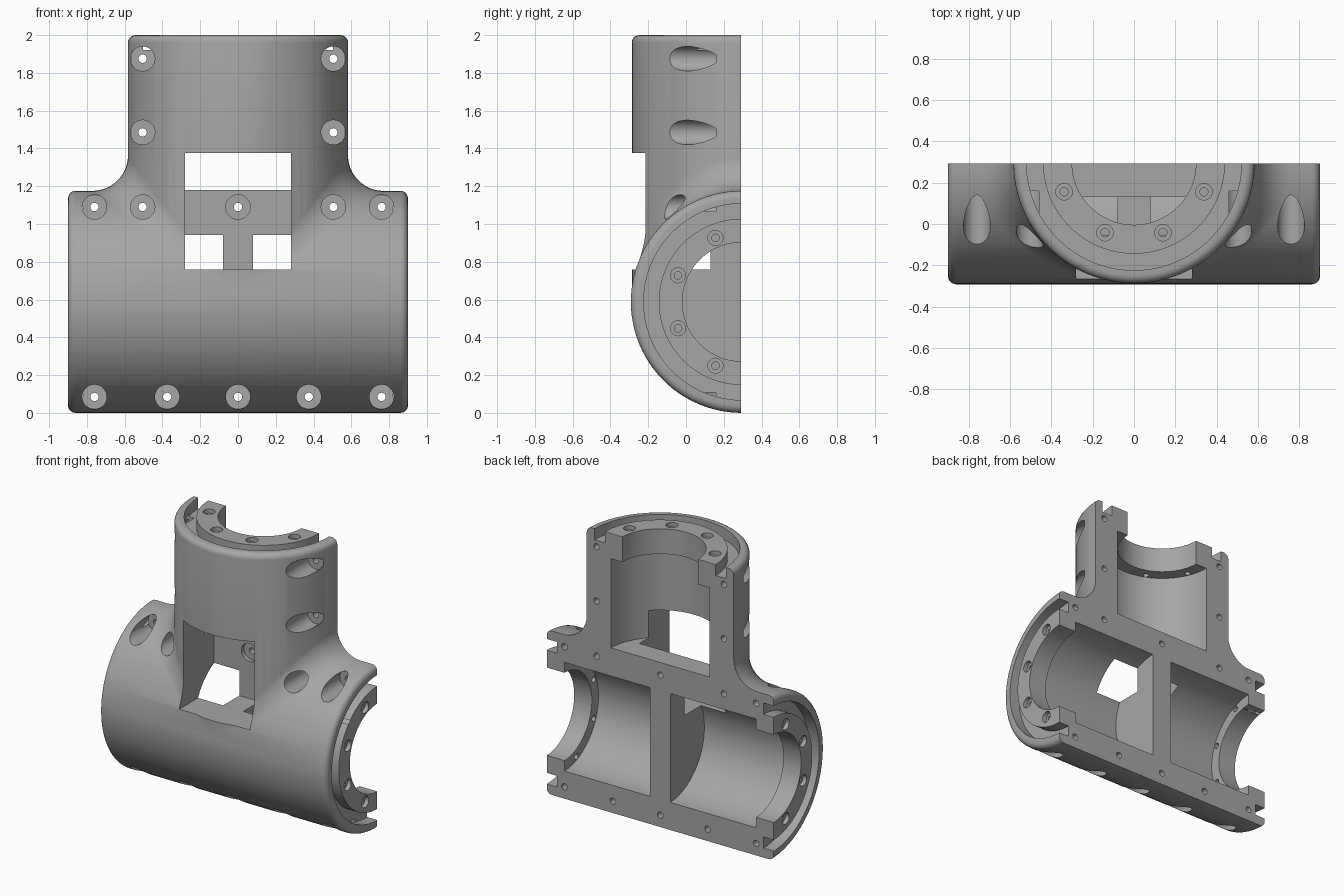
import bpy, bmesh
from math import sin, cos, pi, radians, sqrt
from mathutils import Matrix, Vector

if "Cube" in bpy.data.objects:
    bpy.data.objects.remove(bpy.data.objects["Cube"])

# Main dimensions: two tubes meeting in a tee, split on a flat back plane
AXIS_Y, BACK = 0.296, 0.292
RUN_R, RUN_Z, RUN_END = 0.588, 0.588, 0.9
BRANCH_R, TOP = 0.583, 2.0
CAVITY_R, SEGS = 0.39, 96

ALONG_X = Matrix.Translation((0, AXIS_Y, RUN_Z)) @ Matrix.Rotation(pi / 2, 4, 'Y')
ALONG_NEG_X = Matrix.Translation((0, AXIS_Y, RUN_Z)) @ Matrix.Rotation(-pi / 2, 4, 'Y')
ALONG_Z = Matrix.Translation((0, AXIS_Y, 0))
# Each open end: placement and height of its rim
ENDS = [(ALONG_X, RUN_END, 0.315), (ALONG_NEG_X, RUN_END, 0.315), (ALONG_Z, TOP, 0.3)]


def lathe(bm, profile, matrix, closed=False, segs=SEGS):
    """Revolve (radius, height) points around the local z axis."""
    part = bmesh.new()
    vs = [part.verts.new((r, 0, h)) for r, h in profile]
    es = [part.edges.new(p) for p in zip(vs, vs[1:])]
    if closed:
        es.append(part.edges.new((vs[-1], vs[0])))
    bmesh.ops.spin(part, geom=vs + es, cent=(0, 0, 0), axis=(0, 0, 1),
                   angle=2 * pi, steps=segs, use_merge=False)
    bmesh.ops.remove_doubles(part, verts=part.verts, dist=1e-5)
    bmesh.ops.recalc_face_normals(part, faces=part.faces)
    part.transform(matrix)
    tmp = bpy.data.meshes.new("part")
    part.to_mesh(tmp)
    part.free()
    bm.from_mesh(tmp)
    bpy.data.meshes.remove(tmp)


def rod(bm, r, h0, h1, matrix, segs=SEGS):
    lathe(bm, [(0, h0), (r, h0), (r, h1), (0, h1)], matrix, segs=segs)


def box(bm, lo, hi):
    lo, hi = Vector(lo), Vector(hi)
    m = Matrix.Translation((lo + hi) / 2) @ Matrix.Diagonal((hi - lo).to_4d())
    bmesh.ops.create_cube(bm, size=1, matrix=m)


def finish(bm, name):
    bmesh.ops.recalc_face_normals(bm, faces=bm.faces)
    mesh = bpy.data.meshes.new(name)
    bm.to_mesh(mesh)
    bm.free()
    ob = bpy.data.objects.new(name, mesh)
    bpy.context.scene.collection.objects.link(ob)
    return ob


def combine(ob, bm, name, operation='DIFFERENCE'):
    """Apply one boolean and discard the helper."""
    helper = finish(bm, name)
    helper.hide_render = True
    mod = ob.modifiers.new(name, 'BOOLEAN')
    mod.operation, mod.object, mod.solver = operation, helper, 'EXACT'
    deps = bpy.context.evaluated_depsgraph_get()
    mesh = bpy.data.meshes.new_from_object(ob.evaluated_get(deps))
    ob.modifiers.clear()
    ob.data = mesh
    bpy.data.objects.remove(helper)


def rounded_end(r, end, f=0.04):
    """Profile of a closed end with a rounded outer rim."""
    arc = [radians(a) for a in range(0, 91, 18)]
    return [(r - f + f * cos(a), end - f + f * sin(a)) for a in arc] + [(0, end)]


# Horizontal run
bm = bmesh.new()
half = rounded_end(RUN_R, RUN_END)
lathe(bm, [(r, -h) for r, h in reversed(half)] + half, ALONG_X)
housing = finish(bm, "tee_housing_half")

# Vertical branch
bm = bmesh.new()
lathe(bm, [(0, 0.62), (BRANCH_R, 0.62)] + rounded_end(BRANCH_R, TOP), ALONG_Z)
combine(housing, bm, "branch", 'UNION')

# Blended corners between run and branch, lofted in slices of depth
for side in (1, -1):
    bm = bmesh.new()
    rings = []
    for deg in range(20, 91, 5):
        t = radians(deg)
        d = BRANCH_R * cos(t)
        x = BRANCH_R * sin(t) - 0.001
        z = RUN_Z + sqrt(RUN_R ** 2 - d * d) - 0.001
        f = 0.19 * sin(t)
        pts = [(x - 0.05, z - 0.05)]
        pts += [(x + f - f * cos(a), z + f - f * sin(a))
                for a in (radians(k) for k in range(0, 91, 10))]
        rings.append([bm.verts.new((side * px, AXIS_Y - d, pz)) for px, pz in pts])
    for a, b in zip(rings, rings[1:]):
        for i in range(len(a)):
            j = (i + 1) % len(a)
            bm.faces.new((a[i], a[j], b[j], b[i]))
    bm.faces.new(rings[0])
    bm.faces.new(rings[-1])
    combine(housing, bm, "corner_blend", 'UNION')

# Flat split plane at the back
bm = bmesh.new()
box(bm, (-2, BACK, -1), (2, 2, 3))
combine(housing, bm, "back_cutter")

# Chambers, leaving a central partition and a crossbar
bm = bmesh.new()
rod(bm, CAVITY_R, 0.08, 0.76, ALONG_X)
rod(bm, CAVITY_R, 0.08, 0.76, ALONG_NEG_X)
rod(bm, CAVITY_R, 1.18, 1.82, ALONG_Z)
combine(housing, bm, "chamber_cutter")

# Bores through the end flanges
bm = bmesh.new()
for m, end, bore in ENDS:
    rod(bm, bore, end - 0.2, end + 0.1, m)
combine(housing, bm, "bore_cutter")

# Seal grooves in the end faces
bm = bmesh.new()
for m, end, bore in ENDS:
    lathe(bm, [(0.44, end - 0.08), (0.52, end - 0.08),
               (0.52, end + 0.1), (0.44, end + 0.1)], m, closed=True)
combine(housing, bm, "groove_cutter")

# Flange bolt holes with stepped heads
bm = bmesh.new()
for m, end, bore in ENDS:
    for k in range(8):
        a = radians(22.5 + 45 * k)
        if (m @ Vector((cos(a), sin(a), 0))).y > AXIS_Y:
            continue
        place = m @ Matrix.Translation((0.366 * cos(a), 0.366 * sin(a), end))
        lathe(bm, [(0, -0.2), (0.02, -0.2), (0.02, -0.03), (0.04, -0.03),
                   (0.04, 0.1), (0, 0.1)], place, segs=20)
combine(housing, bm, "flange_hole_cutter")

# Front window, cutting the crossbar and partition back
bm = bmesh.new()
box(bm, (-0.28, -1, 0.76), (0.28, 0.13, 1.375))
combine(housing, bm, "window_cutter")

# Clamping screws: deep counterbores from the front, shafts through the back
sites = [(0, 1.09), (0, 0.085)]
for sx, sz in [(0.505, 1.875), (0.505, 1.485), (0.76, 1.09),
               (0.505, 1.09), (0.76, 0.085), (0.375, 0.085)]:
    sites += [(sx, sz), (-sx, sz)]
bm = bmesh.new()
for sx, sz in sites:
    place = Matrix.Translation((sx, 0, sz)) @ Matrix.Rotation(-pi / 2, 4, 'X')
    lathe(bm, [(0, -0.6), (0.065, -0.6), (0.065, 0.16), (0.022, 0.16),
               (0.022, 0.5), (0, 0.5)], place, segs=28)
combine(housing, bm, "screw_cutter")

# Colour and shading
grey = bpy.data.materials.new("mid_grey")
grey.use_nodes = True
colour = (0.38, 0.38, 0.38, 1)
grey.diffuse_color = colour
grey.node_tree.nodes["Principled BSDF"].inputs["Base Color"].default_value = colour
housing.data.materials.clear()
housing.data.materials.append(grey)
for p in housing.data.polygons:
    p.material_index = 0

bpy.ops.object.select_all(action='DESELECT')
housing.select_set(True)
bpy.context.view_layer.objects.active = housing
bpy.ops.object.shade_smooth_by_angle(angle=radians(30))
